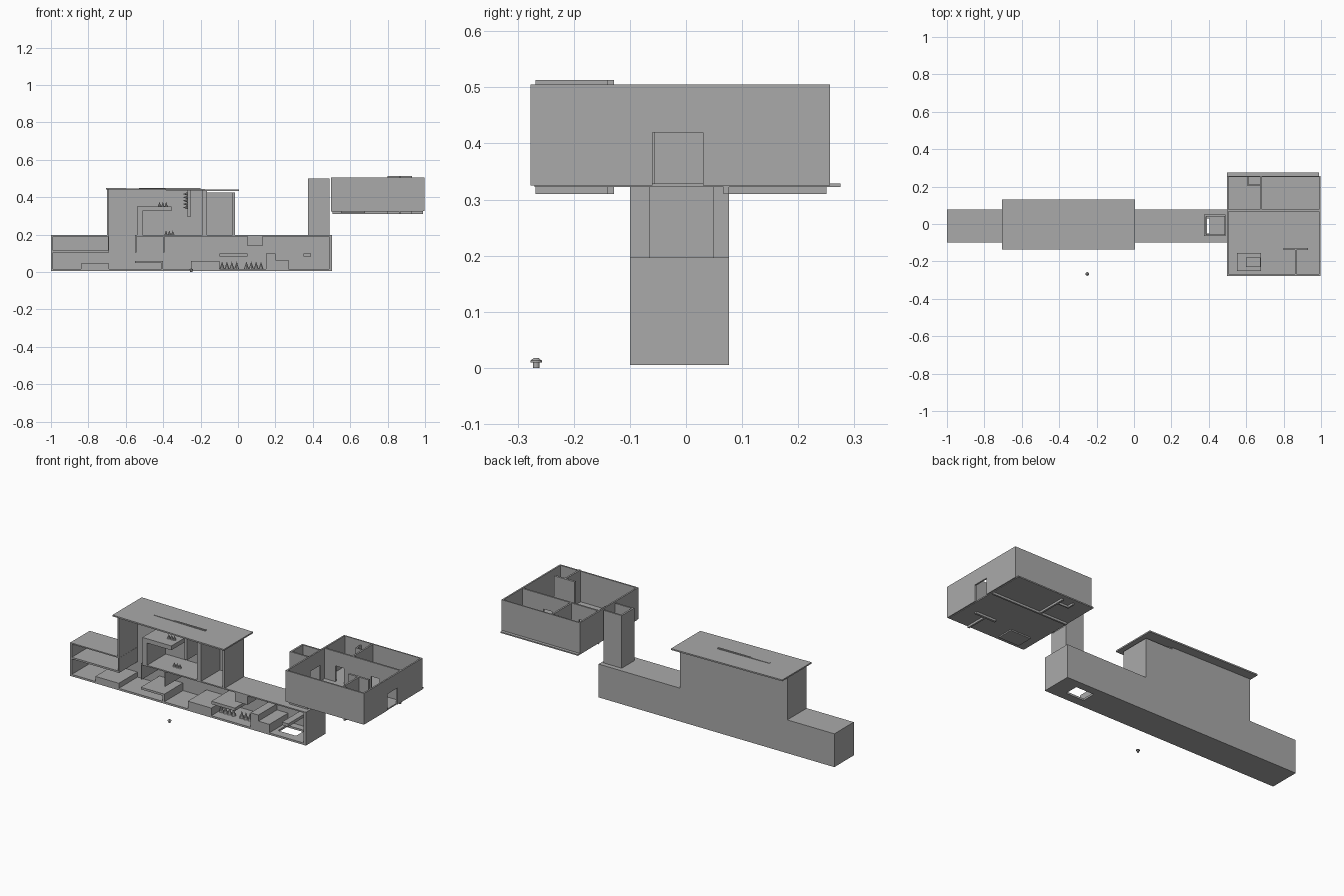
import bpy, bmesh
from mathutils import Matrix, Vector

cube = bpy.data.objects.get("Cube")
if cube:
    bpy.data.objects.remove(cube, do_unlink=True)

grey = bpy.data.materials.new("plain grey")
grey.use_nodes = True
COLOUR = (0.4, 0.4, 0.4, 1)
grey.diffuse_color = COLOUR
grey.node_tree.nodes["Principled BSDF"].inputs["Base Color"].default_value = COLOUR


def finish(name, bm):
    mesh = bpy.data.meshes.new(name)
    bm.to_mesh(mesh)
    bm.free()
    mesh.materials.append(grey)
    ob = bpy.data.objects.new(name, mesh)
    bpy.context.collection.objects.link(ob)
    return ob


def add_box(bm, lo, hi):
    lo, hi = Vector(lo), Vector(hi)
    if min(hi - lo) < 1e-5:
        return
    m = Matrix.Translation((lo + hi) / 2) @ Matrix.Diagonal((*(hi - lo), 1))
    bmesh.ops.create_cube(bm, size=1, matrix=m)


def plate(name, x, y, z, hole=None):
    """Box from three ranges; hole is two ranges across its thinnest axis."""
    bm = bmesh.new()
    spans = [x, y, z]
    if hole is None:
        add_box(bm, *zip(*spans))
    else:
        thin = min(range(3), key=lambda i: spans[i][1] - spans[i][0])
        a, b = [i for i in range(3) if i != thin]
        (a0, a1), (b0, b1) = hole
        for ra, rb in (((spans[a][0], a0), spans[b]), ((a1, spans[a][1]), spans[b]),
                       ((a0, a1), (spans[b][0], b0)), ((a0, a1), (b1, spans[b][1]))):
            s = list(spans)
            s[a], s[b] = ra, rb
            add_box(bm, *zip(*s))
    return finish(name, bm)


def spikes(name, start, step, count, height, direction=(0, 0, 1)):
    """Row of cones with their bases at start, start + step, ..."""
    bm = bmesh.new()
    turn = Vector((0, 0, 1)).rotation_difference(Vector(direction)).to_matrix().to_4x4()
    for i in range(count):
        base = Vector(start) + Vector(step) * i
        m = Matrix.Translation(base) @ turn @ Matrix.Translation((0, 0, height / 2))
        bmesh.ops.create_cone(bm, cap_ends=True, segments=8, radius1=Vector(step).length / 2,
                              radius2=0, depth=height, matrix=m)
    return finish(name, bm)


DEPTH = (-0.1, 0.077)
INNER = (-0.1, 0.07)

# Long lower hall, open at the front
plate("hall_floor", (-1, 0.5), DEPTH, (0.005, 0.016), ((0.29, 0.405), (-0.05, 0.03)))
plate("hall_back", (-1, 0.5), (0.07, 0.077), (0.005, 0.197))
plate("hall_left_end", (-1, -0.99), DEPTH, (0.005, 0.197))
plate("hall_right_end", (0.487, 0.503), DEPTH, (0.005, 0.197))
plate("hall_roof_left", (-1, -0.55), DEPTH, (0.19, 0.197), ((-0.69, -0.55), INNER))
plate("hall_roof_right", (-0.55, 0.5), DEPTH, (0.19, 0.197), ((0.385, 0.48), (-0.055, 0.04)))
plate("hall_upper_floor", (-1, -0.69), INNER, (0.105, 0.115))
for i, x in enumerate((-0.695, -0.55, -0.4)):
    plate(f"hall_partition_{i}", (x, x + 0.006), INNER, (0.105, 0.19))

# Obstacles inside the hall
blocks = [(-0.84, -0.69, 0.016, 0.045), (-0.55, -0.4, 0.048, 0.06),
          (-0.41, -0.4, 0.016, 0.048), (-0.25, -0.1, 0.016, 0.06),
          (-0.1, 0.05, 0.083, 0.1), (0.05, 0.13, 0.14, 0.19),
          (0.15, 0.2, 0.016, 0.1), (0.2, 0.27, 0.016, 0.065),
          (0.35, 0.39, 0.083, 0.1)]
for i, (x0, x1, z0, z1) in enumerate(blocks):
    plate(f"hall_block_{i}", (x0, x1), INNER, (z0, z1))
for i, x in enumerate((-0.085, 0.045)):
    spikes(f"hall_spikes_{i}", (x, -0.03, 0.016), (0.026, 0, 0), 4, 0.04)

# Middle storey, open at the front
plate("storey_left_wall", (-0.7, -0.69), DEPTH, (0.197, 0.44))
plate("storey_back", (-0.7, -0.19), (0.07, 0.077), (0.197, 0.44))
plate("storey_back_low", (-0.19, -0.015), (0.07, 0.077), (0.197, 0.425))
plate("storey_partition", (-0.19, -0.165), INNER, (0.197, 0.435))
plate("storey_right_wall", (-0.03, -0.015), DEPTH, (0.197, 0.425))
plate("storey_step", (-0.54, -0.51), INNER, (0.197, 0.325))
plate("storey_shelf", (-0.54, -0.355), INNER, (0.325, 0.35))
plate("storey_hanging_wall", (-0.27, -0.255), INNER, (0.295, 0.435))
spikes("shelf_spikes", (-0.42, -0.03, 0.35), (0.018, 0, 0), 3, 0.025)
spikes("floor_spikes", (-0.385, -0.03, 0.197), (0.018, 0, 0), 3, 0.025)
spikes("wall_spikes", (-0.27, -0.03, 0.345), (0, 0, 0.018), 5, 0.025, (-1, 0, 0))

# Slightly sloping overhanging roof
roof = plate("storey_roof", (-0.705, 0.005), (-0.137, 0.13), (0.441, 0.449))
for v in roof.data.vertices:
    if v.co.x > -0.1:
        v.co.z -= 0.009
plate("roof_strip", (-0.53, -0.2), (-0.012, -0.002), (0.442, 0.4485))

# Hollow tower joining the hall to the raised room
TOP = (0.197, 0.5)
plate("tower_front", (0.375, 0.49), (-0.065, -0.055), TOP)
plate("tower_back", (0.375, 0.49), (0.04, 0.05), TOP)
plate("tower_left", (0.375, 0.386), (-0.055, 0.04), TOP)
plate("tower_right", (0.48, 0.49), (-0.055, 0.04), (0.197, 0.325))

# Raised roofless room
WALL = (0.325, 0.505)
DOOR = ((-0.06, 0.03), (0.325, 0.42))
plate("room_floor", (0.497, 0.99), (-0.27, 0.275), (0.322, 0.329))
plate("room_front", (0.497, 0.997), (-0.277, -0.268), WALL)
plate("room_back", (0.497, 0.997), (0.25, 0.257), WALL)
plate("room_left", (0.497, 0.506), (-0.268, 0.25), WALL, DOOR)
plate("room_right", (0.988, 0.997), (-0.268, 0.25), WALL, DOOR)

# Inner walls, which reach a little below the floor
INSIDE = (0.31, 0.503)
plate("cross_wall_left", (0.506, 0.7), (0.067, 0.077), INSIDE, ((0.575, 0.63), (0.329, 0.42)))
plate("cross_wall_right", (0.7, 0.988), (0.067, 0.077), INSIDE, ((0.8, 0.855), (0.329, 0.42)))
plate("back_divider", (0.675, 0.685), (0.077, 0.25), INSIDE)
plate("closet_side", (0.605, 0.613), (0.205, 0.25), (0.31, 0.48))
plate("closet_front", (0.605, 0.675), (0.205, 0.212), (0.31, 0.48))
plate("front_divider", (0.86, 0.87), (-0.268, -0.14), (0.31, 0.513))
plate("front_screen", (0.8, 0.93), (-0.14, -0.128), (0.31, 0.513))
plate("low_table", (0.55, 0.68), (-0.25, -0.155), (0.315, 0.345))
plate("table_block", (0.6, 0.675), (-0.23, -0.18), (0.345, 0.37))

# Little mushroom standing in front
bm = bmesh.new()
for r1, r2, z0, z1 in ((0.006, 0.006, 0, 0.01), (0.01, 0.01, 0.01, 0.013),
                       (0.01, 0.004, 0.013, 0.018)):
    bmesh.ops.create_cone(bm, cap_ends=True, segments=16, radius1=r1, radius2=r2, depth=z1 - z0,
                          matrix=Matrix.Translation((-0.25, -0.267, (z0 + z1) / 2)))
finish("mushroom", bm)
